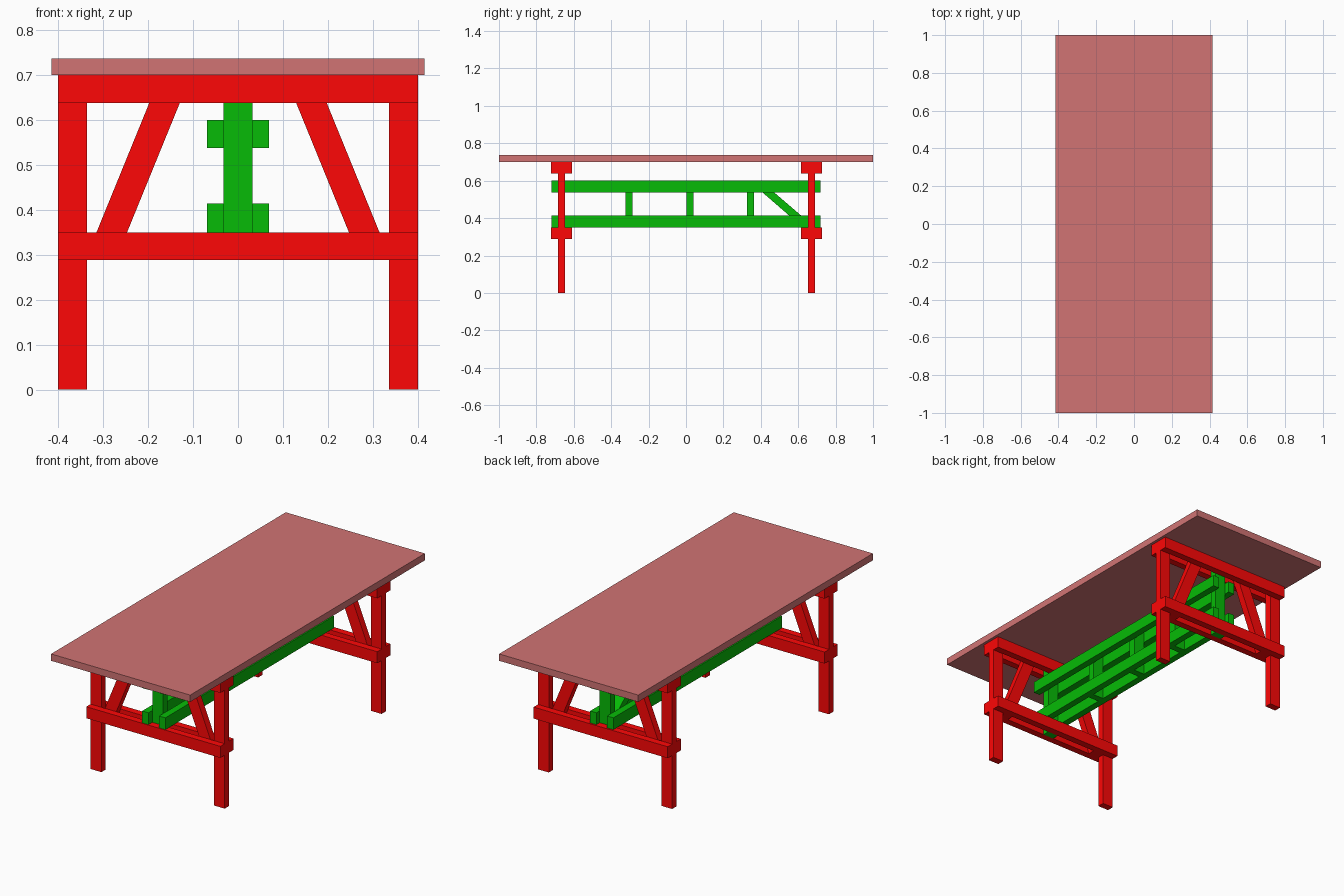
import bpy
import bmesh

if "Cube" in bpy.data.objects:
    bpy.data.objects.remove(bpy.data.objects["Cube"])


def material(name, rgb):
    m = bpy.data.materials.new(name)
    m.diffuse_color = (*rgb, 1)
    m.use_nodes = True
    m.node_tree.nodes["Principled BSDF"].inputs["Base Color"].default_value = m.diffuse_color
    return m


RED = material("red_paint", (1.0, 0.002, 0.002))
GREEN = material("green_paint", (0.002, 0.5, 0.002))
TOP = material("top_paint", (0.64, 0.175, 0.175))


def prism(name, mat, base, offset):
    """Extrude a planar outline along an offset vector."""
    bm = bmesh.new()
    face = bm.faces.new([bm.verts.new(p) for p in base])
    new = bmesh.ops.extrude_face_region(bm, geom=[face])["geom"]
    bmesh.ops.translate(bm, vec=offset,
                        verts=[v for v in new if isinstance(v, bmesh.types.BMVert)])
    bmesh.ops.recalc_face_normals(bm, faces=bm.faces)
    mesh = bpy.data.meshes.new(name)
    bm.to_mesh(mesh)
    bm.free()
    mesh.materials.append(mat)
    ob = bpy.data.objects.new(name, mesh)
    bpy.context.collection.objects.link(ob)
    return ob


def box(name, mat, x, y, z):
    base = [(x[0], y[0], z[0]), (x[1], y[0], z[0]), (x[1], y[1], z[0]), (x[0], y[1], z[0])]
    return prism(name, mat, base, (0, 0, z[1] - z[0]))


T = 0.0373         # board thickness
H = T / 2
W = 0.032          # half board width
Z_TOP = 0.70
LOW = (0.288, 0.35)
HIGH = (0.638, Z_TOP)

# Table top
box("table_top", TOP, (-0.415, 0.415), (-1, 1), (Z_TOP, 0.737))

# Two end trestles
for end, y in (("front", -0.666), ("back", 0.671)):
    for side, s in (("left", -1), ("right", 1)):
        xs = sorted((s * 0.336, s * 0.40))
        box(f"{end}_{side}_leg", RED, xs, (y - H, y + H), (0, Z_TOP))
        # Slanted brace, its ends held between the paired rails
        outline = [(s * 0.34, y - H, LOW[0]), (s * 0.272, y - H, LOW[0]),
                   (s * 0.104, y - H, Z_TOP), (s * 0.172, y - H, Z_TOP)]
        prism(f"{end}_{side}_brace", RED, outline, (0, T, 0))
    # Paired cross rails either side of the legs
    for label, z in (("lower", LOW), ("upper", HIGH)):
        for face, y0 in (("outer", y - H - T), ("inner", y + H)):
            box(f"{end}_{label}_{face}_rail", RED, (-0.40, 0.40), (y0, y0 + T), z)
    # Centre post carrying the stretcher
    box(f"{end}_centre_post", GREEN, (-W, W), (y - H, y + H), (LOW[0], Z_TOP))

# Paired lengthwise stretchers
for label, z in (("lower", (0.35, 0.414)), ("upper", (0.538, 0.60))):
    for side, x0 in (("left", -W - T), ("right", W)):
        box(f"{label}_{side}_stretcher", GREEN, (x0, x0 + T), (-0.718, 0.718), z)

# Spacer posts between the stretchers
for i, y in enumerate((-0.305, 0.022, 0.346)):
    box(f"spacer_post_{i + 1}", GREEN, (-W, W), (y - H, y + H), (0.35, 0.60))

# Diagonal brace towards the back trestle
diagonal = [(-W, 0.348, 0.59), (-W, 0.41, 0.59), (-W, 0.65, 0.384),
            (-W, 0.65, 0.35), (-W, 0.625, 0.35)]
prism("stretcher_diagonal", GREEN, diagonal, (2 * W, 0, 0))
